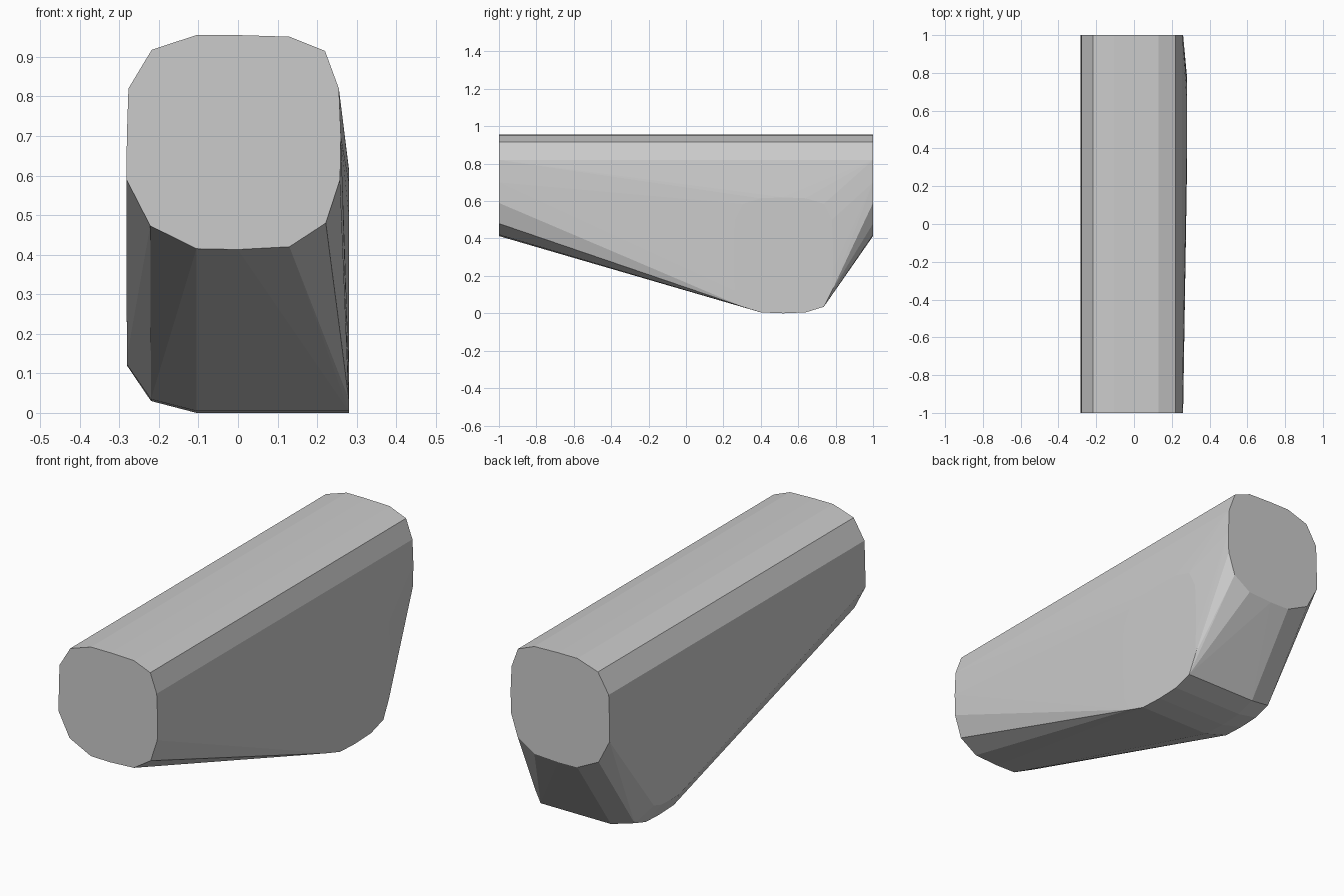
import bpy, bmesh

if "Cube" in bpy.data.objects:
    bpy.data.objects.remove(bpy.data.objects["Cube"])

grey = bpy.data.materials.new("light grey")
grey.diffuse_color = (0.6, 0.6, 0.6, 1)
grey.use_nodes = True
grey.node_tree.nodes["Principled BSDF"].inputs["Base Color"].default_value = grey.diffuse_color

# rounded tube section (x, z), shared by the front and back ends
END = [(-0.105, 0.955), (0, 0.955), (0.13, 0.951), (0.22, 0.915), (0.255, 0.82),
       (0.26, 0.70), (0.258, 0.59), (0.222, 0.48), (0.13, 0.42), (0, 0.413),
       (-0.105, 0.415), (-0.222, 0.473), (-0.282, 0.59), (-0.281, 0.70),
       (-0.277, 0.82), (-0.218, 0.918)]

# quarter of the cross pipe section: half width in y, half height in z
QUARTER = [(0.0, 0.31), (0.12, 0.305), (0.217, 0.275), (0.26, 0.19), (0.265, 0.08)]
CY, CZ = 0.52, 0.31


def pipe_ring(x, inset):
    """Cross pipe section at x, shrunk by inset."""
    k = 1 - inset / 0.31
    return [(x, CY + sy * y * k, CZ + sz * z * k)
            for y, z in QUARTER for sy in (-1, 1) for sz in (-1, 1)]


points = [(x, y, z) for y in (-1, 1) for x, z in END]
# cross pipe: square-cut on the right, rounded over on the left
for x, inset in ((0.28, 0), (-0.105, 0), (-0.22, 0.03), (-0.281, 0.12)):
    points += pipe_ring(x, inset)

# solid shell wrapped round the tube and the cross pipe
bm = bmesh.new()
for p in points:
    bm.verts.new(p)
bmesh.ops.remove_doubles(bm, verts=bm.verts[:], dist=0.0005)
hull = bmesh.ops.convex_hull(bm, input=bm.verts[:])
loose = [v for v in bm.verts if not v.link_faces]
bmesh.ops.delete(bm, geom=loose, context='VERTS')
bmesh.ops.recalc_face_normals(bm, faces=bm.faces[:])
mesh = bpy.data.meshes.new("tee_pipe_shell")
bm.to_mesh(mesh)
bm.free()
mesh.materials.append(grey)
shell = bpy.data.objects.new("tee_pipe_shell", mesh)
bpy.context.collection.objects.link(shell)
